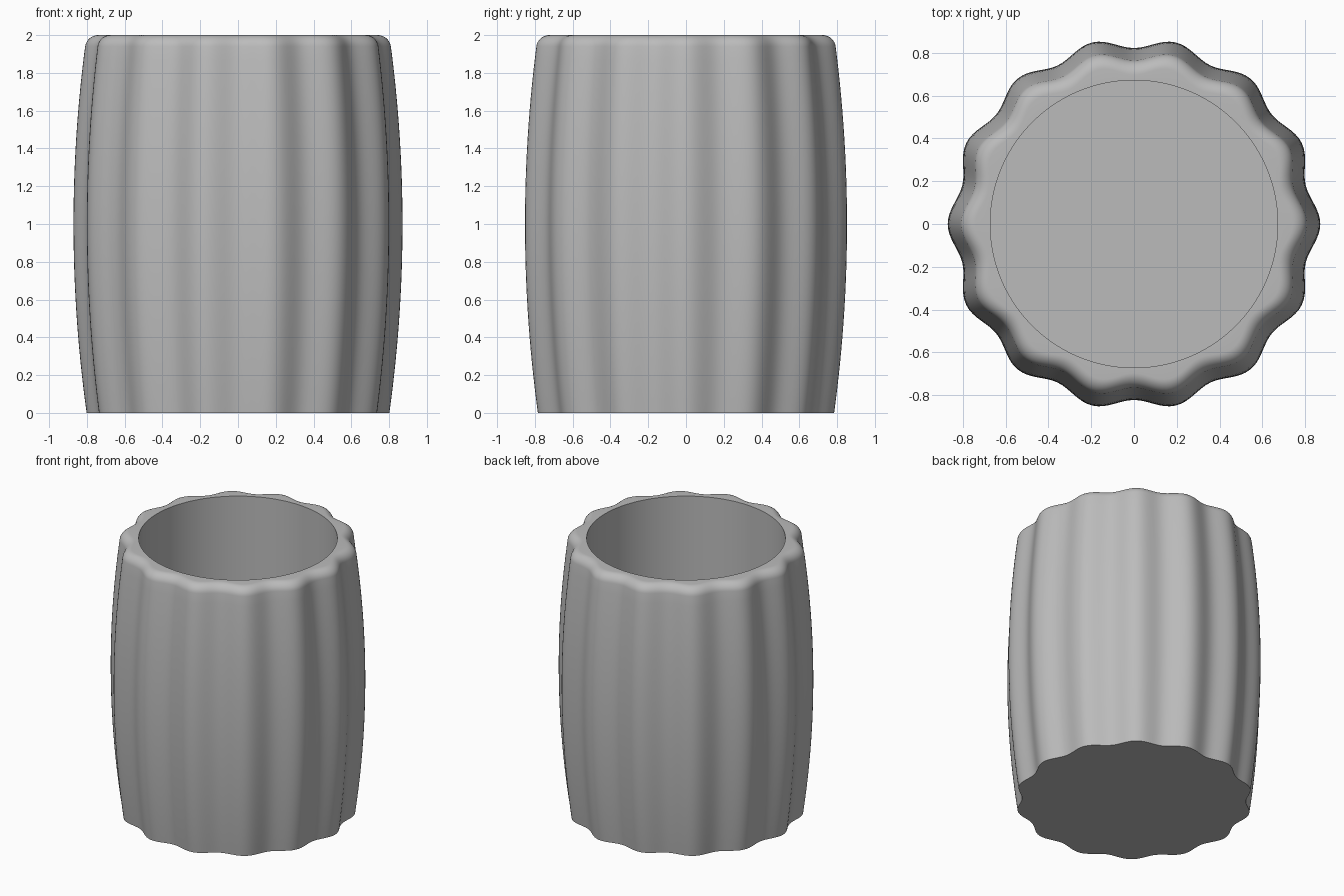
import bpy, bmesh
from math import sin, cos, pi, radians

LOBES = 14
SEGMENTS = LOBES * 16
HEIGHT = 2.0
FILLET = 0.06
BORE = 0.672
FLOOR = 0.12

cube = bpy.data.objects.get("Cube")
if cube:
    bpy.data.objects.remove(cube, do_unlink=True)

clay = bpy.data.materials.new("plain grey")
clay.use_nodes = True
grey = (0.5, 0.5, 0.5, 1)
clay.diffuse_color = grey
clay.node_tree.nodes["Principled BSDF"].inputs["Base Color"].default_value = grey


def bulge(z):
    """Barrel scale, widest at mid height."""
    return 1 - 0.08 * (z - 1) ** 2


def fluted(angle, z, inset=0):
    return (0.847 + 0.024 * cos(LOBES * angle)) * bulge(z) - inset


def add_ring(bm, radius, z):
    angles = [2 * pi * i / SEGMENTS for i in range(SEGMENTS)]
    return [bm.verts.new((radius(a) * cos(a), radius(a) * sin(a), z)) for a in angles]


bm = bmesh.new()
rings = []

# Fluted outer wall
steps = 28
for i in range(steps + 1):
    z = (HEIGHT - FILLET) * i / steps
    rings.append(add_ring(bm, lambda a: fluted(a, z), z))

# Rounded rim
for i in range(1, 9):
    t = pi / 2 * i / 8
    z = HEIGHT - FILLET + FILLET * sin(t)
    inset = FILLET * (1 - cos(t))
    rings.append(add_ring(bm, lambda a: fluted(a, z, inset), z))

# Round bore
for z in (HEIGHT, FLOOR):
    rings.append(add_ring(bm, lambda a: BORE, z))

for low, high in zip(rings, rings[1:]):
    for i in range(SEGMENTS):
        j = (i + 1) % SEGMENTS
        bm.faces.new((low[i], low[j], high[j], high[i]))

# Underside and inner floor
bm.faces.new(rings[0][::-1])
bm.faces.new(rings[-1])
bmesh.ops.recalc_face_normals(bm, faces=bm.faces)

mesh = bpy.data.meshes.new("fluted_pot")
bm.to_mesh(mesh)
bm.free()
mesh.materials.append(clay)
pot = bpy.data.objects.new("fluted_pot", mesh)
bpy.context.collection.objects.link(pot)

bpy.ops.object.select_all(action="DESELECT")
pot.select_set(True)
bpy.context.view_layer.objects.active = pot
bpy.ops.object.shade_smooth_by_angle(angle=radians(35))
